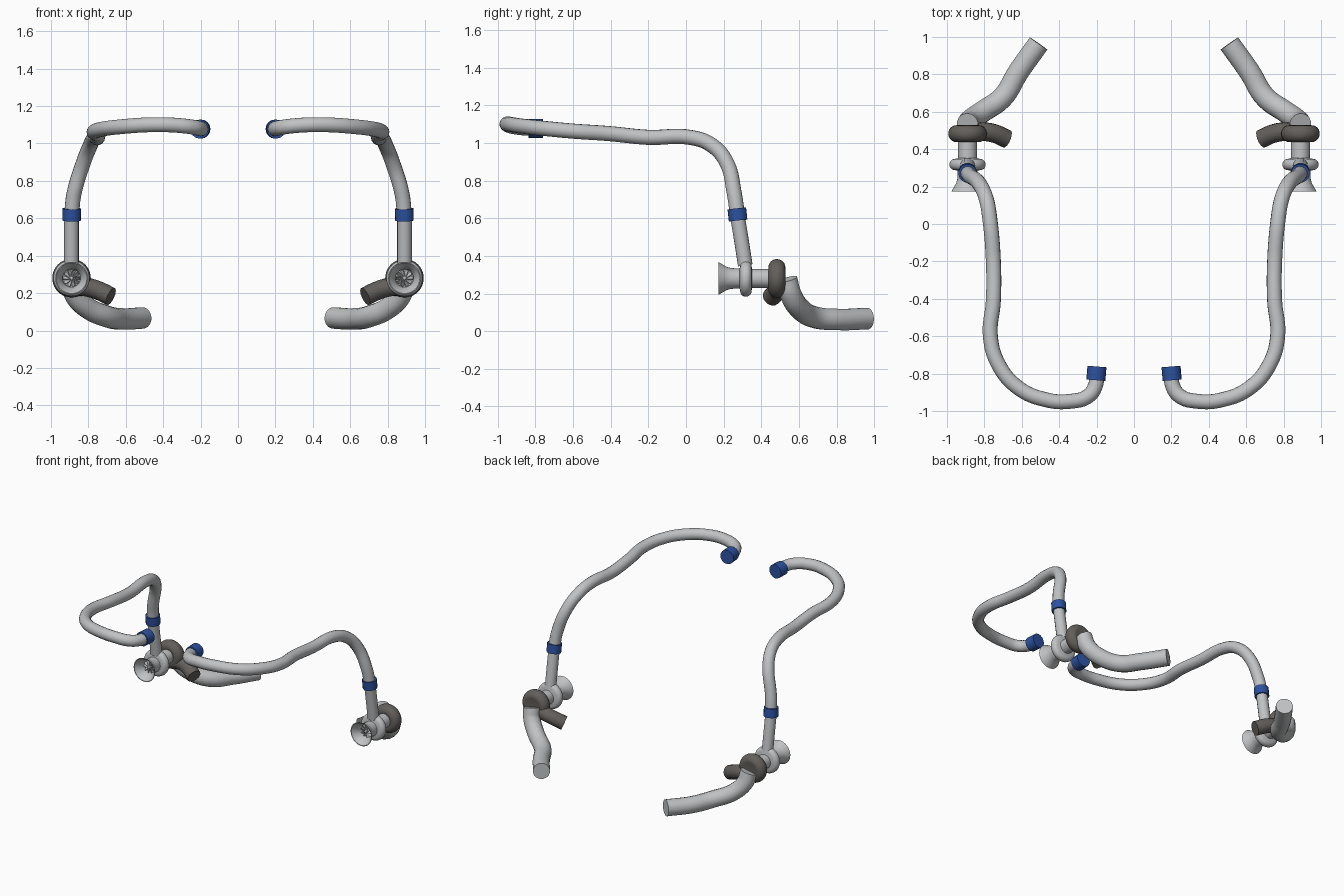
import bpy, bmesh, math
from mathutils import Vector, Matrix

cube = bpy.data.objects.get("Cube")
if cube:
    bpy.data.objects.remove(cube, do_unlink=True)


def material(name, rgb):
    m = bpy.data.materials.new(name)
    m.use_nodes = True
    m.diffuse_color = (*rgb, 1)
    m.node_tree.nodes["Principled BSDF"].inputs["Base Color"].default_value = (*rgb, 1)
    return m


STEEL = material("light steel", (0.53, 0.54, 0.55))
IRON = material("dark cast iron", (0.125, 0.115, 0.105))
BLUE = material("blue silicone", (0.025, 0.085, 0.36))

AXIS = Vector((0.89, 0, 0.28))  # turbo shaft line, running along y


def finish(name, mesh, mat):
    """Shade, colour and mirror a left-hand part to the right."""
    mesh.materials.clear()
    mesh.materials.append(mat)
    for p in mesh.polygons:
        p.use_smooth = True
        p.material_index = 0
    mesh.set_sharp_from_angle(angle=math.radians(40))
    ob = bpy.data.objects.new(name, mesh)
    bpy.context.collection.objects.link(ob)
    ob.modifiers.new("Mirror", 'MIRROR').use_mirror_merge = False
    return ob


def tube(name, points, radius, mat):
    """Smooth round pipe with capped ends through the given points."""
    cu = bpy.data.curves.new(name + "_path", 'CURVE')
    cu.dimensions = '3D'
    cu.bevel_depth = radius
    cu.bevel_resolution = 6
    cu.resolution_u = 8
    cu.use_fill_caps = True
    sp = cu.splines.new('BEZIER')
    sp.bezier_points.add(len(points) - 1)
    for bp, co in zip(sp.bezier_points, points):
        bp.co = co
        bp.handle_left_type = bp.handle_right_type = 'AUTO'
    temp = bpy.data.objects.new(name + "_path", cu)
    bpy.context.collection.objects.link(temp)
    bpy.context.view_layer.update()
    deps = bpy.context.evaluated_depsgraph_get()
    mesh = bpy.data.meshes.new_from_object(temp.evaluated_get(deps))
    bpy.data.objects.remove(temp, do_unlink=True)
    bm = bmesh.new()
    bm.from_mesh(mesh)
    bmesh.ops.remove_doubles(bm, verts=bm.verts, dist=0.0001)
    bmesh.ops.recalc_face_normals(bm, faces=bm.faces)
    bm.to_mesh(mesh)
    bm.free()
    return finish(name, mesh, mat)


def lathe(name, profile, mat):
    """Revolve (radius, y) points round the turbo shaft."""
    bm = bmesh.new()
    vs = [bm.verts.new(AXIS + Vector((r, y, 0))) for r, y in profile]
    es = [bm.edges.new(pair) for pair in zip(vs, vs[1:])]
    bmesh.ops.spin(bm, geom=vs + es, cent=AXIS, axis=(0, 1, 0),
                   angle=math.tau, steps=40)
    bmesh.ops.remove_doubles(bm, verts=bm.verts, dist=0.0001)
    bmesh.ops.recalc_face_normals(bm, faces=bm.faces)
    mesh = bpy.data.meshes.new(name)
    bm.to_mesh(mesh)
    bm.free()
    return finish(name, mesh, mat)


def bulge(r, y, dr, dy, n=12):
    """Half-round profile for a scroll housing."""
    return [(r + dr * math.sin(math.pi * i / n), y - dy * math.cos(math.pi * i / n))
            for i in range(n + 1)]


# Compressor: flared mouth, scroll and centre housing in one turned body
lathe("compressor_body",
      [(0, 0.25), (0.047, 0.25), (0.049, 0.232), (0.056, 0.212), (0.068, 0.192),
       (0.082, 0.173), (0.087, 0.173), (0.072, 0.198), (0.061, 0.218),
       (0.055, 0.24), (0.053, 0.285)]
      + bulge(0.068, 0.318, 0.029, 0.03)
      + [(0.05, 0.352), (0.05, 0.45), (0, 0.45)], STEEL)

# Compressor wheel: pointed hub and a ring of twisted blades
lathe("wheel_hub", [(0, 0.215), (0.009, 0.22), (0.018, 0.252), (0, 0.252)], STEEL)
bm = bmesh.new()
for i in range(10):
    m = (Matrix.Translation(AXIS + Vector((0, 0.24, 0)))
         @ Matrix.Rotation(math.tau * i / 10, 4, 'Y')
         @ Matrix.Translation((0.027, 0, 0))
         @ Matrix.Rotation(math.radians(35), 4, 'X')
         @ Matrix.Diagonal((0.036, 0.026, 0.004, 1)))
    bmesh.ops.create_cube(bm, size=1, matrix=m)
blades = bpy.data.meshes.new("wheel_blades")
bm.to_mesh(blades)
bm.free()
finish("wheel_blades", blades, STEEL)

# Turbine scroll and its inlet stub
lathe("turbine_housing",
      [(0, 0.445), (0.05, 0.44)] + bulge(0.06, 0.483, 0.043, 0.045)
      + [(0.05, 0.526), (0, 0.526)], IRON)
tube("turbine_inlet",
     [(0.87, 0.485, 0.235), (0.81, 0.493, 0.232), (0.75, 0.485, 0.215),
      (0.68, 0.455, 0.182)], 0.05, IRON)

# Exhaust pipe sweeping down, inward and back
tube("exhaust_pipe",
     [(0.89, 0.535, 0.275), (0.875, 0.555, 0.2), (0.81, 0.60, 0.125),
      (0.70, 0.68, 0.075), (0.62, 0.81, 0.062), (0.51, 0.965, 0.067)], 0.058, STEEL)

# Riser from the compressor to the hose joint
tube("riser_pipe", [(0.89, 0.315, 0.35), (0.89, 0.295, 0.48), (0.89, 0.272, 0.62)],
     0.039, STEEL)

# Long charge pipe running up, forward and round to the middle
tube("charge_pipe",
     [(0.89, 0.273, 0.62), (0.877, 0.257, 0.73), (0.826, 0.214, 0.9),
      (0.79, 0.134, 0.99), (0.77, 0.02, 1.03), (0.752, -0.2, 1.03),
      (0.752, -0.41, 1.05), (0.768, -0.6, 1.063), (0.725, -0.75, 1.077),
      (0.62, -0.875, 1.09), (0.47, -0.94, 1.1), (0.34, -0.948, 1.098),
      (0.245, -0.92, 1.088), (0.205, -0.86, 1.08), (0.2, -0.78, 1.077)], 0.04, STEEL)

# Blue hose couplers
tube("riser_coupler", [(0.89, 0.277, 0.588), (0.889, 0.27, 0.652)], 0.05, BLUE)
tube("end_coupler", [(0.204, -0.835, 1.077), (0.198, -0.762, 1.077)], 0.051, BLUE)
